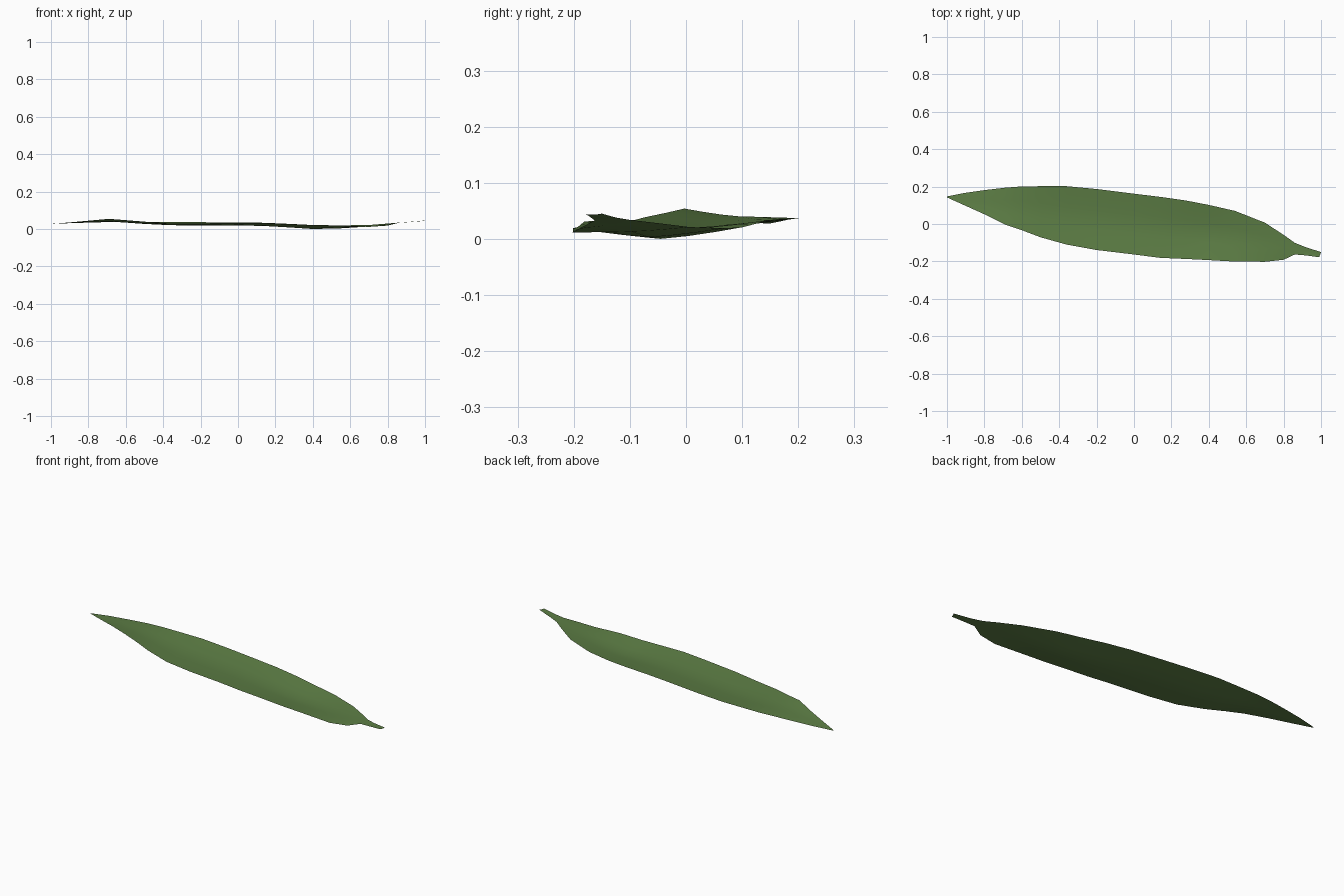
import bpy, bmesh

# Leaf stations: x, front-edge y, back-edge y, then z at front edge, midrib, back edge
STATIONS = [
    (-1.00, 0.145, 0.150, 0.028, 0.028, 0.028),
    (-0.90, 0.100, 0.170, 0.036, 0.034, 0.032),
    (-0.80, 0.055, 0.184, 0.045, 0.038, 0.035),
    (-0.69, 0.000, 0.197, 0.055, 0.041, 0.038),
    (-0.60, -0.030, 0.204, 0.048, 0.035, 0.038),
    (-0.50, -0.068, 0.205, 0.040, 0.028, 0.038),
    (-0.36, -0.107, 0.205, 0.030, 0.021, 0.038),
    (-0.20, -0.136, 0.190, 0.031, 0.020, 0.037),
    (0.00, -0.160, 0.165, 0.033, 0.020, 0.036),
    (0.14, -0.178, 0.148, 0.032, 0.017, 0.034),
    (0.28, -0.184, 0.128, 0.027, 0.009, 0.028),
    (0.40, -0.190, 0.105, 0.022, 0.001, 0.022),
    (0.54, -0.198, 0.073, 0.020, 0.004, 0.020),
    (0.70, -0.199, 0.010, 0.012, 0.014, 0.022),
    (0.80, -0.188, -0.055, 0.019, 0.026, 0.030),
    (0.86, -0.160, -0.098, 0.034, 0.034, 0.035),
    (0.92, -0.165, -0.122, 0.038, 0.038, 0.039),
    (1.00, -0.175, -0.147, 0.045, 0.044, 0.046),
]
ACROSS = 6

# Leaf blade and stalk as one thin sheet, creased softly along the midrib
bm = bmesh.new()
rows = []
for x, y0, y1, z0, zm, z1 in STATIONS:
    row = []
    for i in range(ACROSS + 1):
        t = i / ACROSS
        s = abs(2 * t - 1) ** 1.3
        z = zm + ((z0 if t < 0.5 else z1) - zm) * s
        # the stalk end is cut slightly on the slant
        xx = x - 0.01 * (1 - t) if x == 1.0 else x
        row.append(bm.verts.new((xx, y0 + (y1 - y0) * t, z)))
    rows.append(row)
for a, b in zip(rows, rows[1:]):
    for i in range(ACROSS):
        bm.faces.new((a[i], b[i], b[i + 1], a[i + 1]))

low = min(v.co.z for v in bm.verts)
for v in bm.verts:
    v.co.z -= low
    v.co.y -= 0.003

mesh = bpy.data.meshes.new("leaf")
bm.to_mesh(mesh)
bm.free()
mesh.shade_smooth()
leaf = bpy.data.objects.new("leaf", mesh)
bpy.context.collection.objects.link(leaf)

# Leaf green
green = bpy.data.materials.new("leaf_green")
green.diffuse_color = (0.11, 0.21, 0.06, 1)
mesh.materials.append(green)
